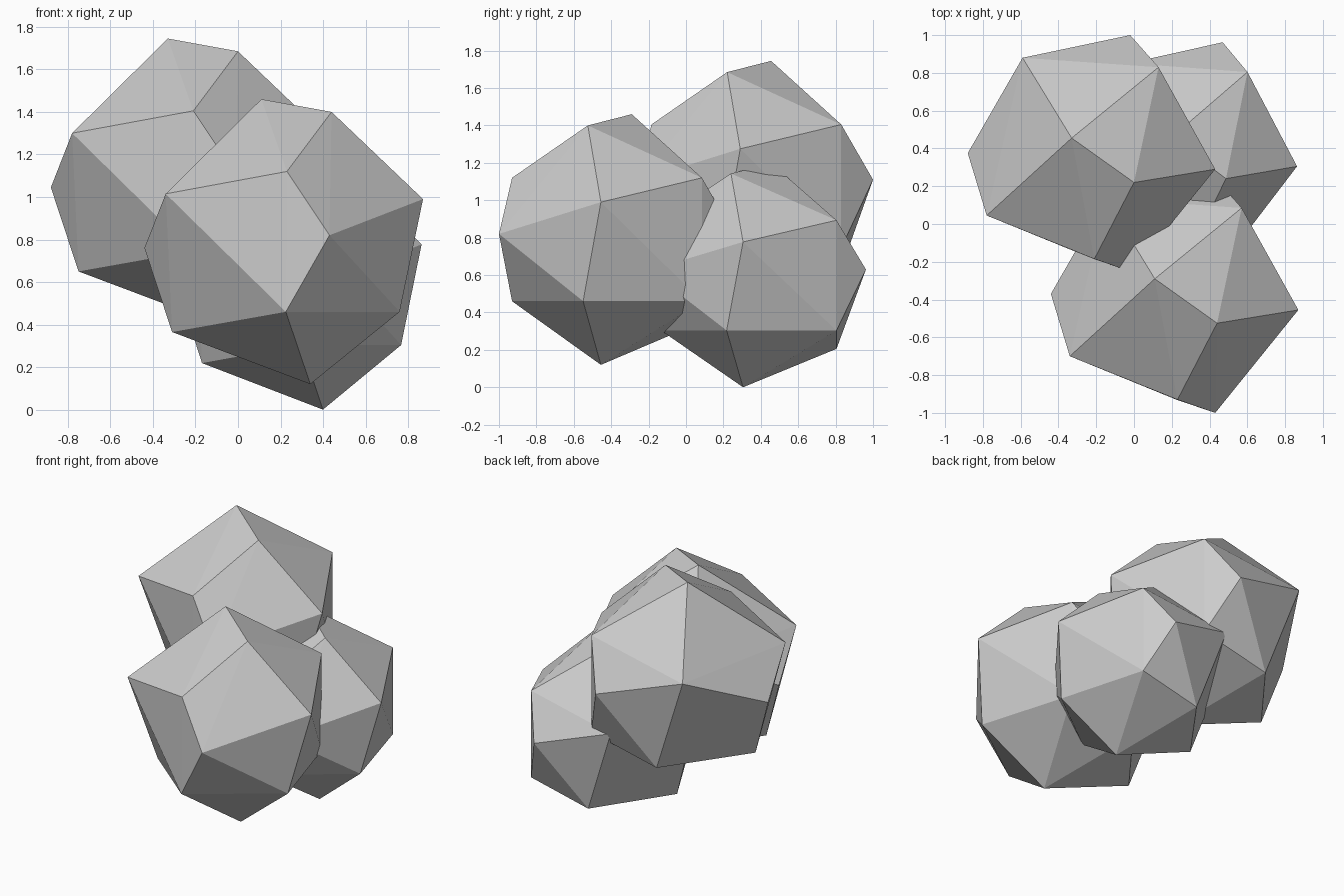
import bpy, bmesh

# Corner points of one faceted boulder; the convex hull gives its flat faces
CORNERS = [
    (0.11, -0.29, 1.46), (0.44, -0.525, 1.40),                          # crown
    (0.23, -0.93, 1.12), (-0.34, -0.70, 1.015), (-0.15, 0.135, 1.00),   # shoulder
    (0.57, 0.085, 1.12), (0.87, -0.455, 0.99),
    (0.43, -1.0, 0.82), (-0.44, -0.37, 0.76), (0.42, 0.255, 0.825),     # waist
    (0.225, -0.93, 0.46), (0.76, -0.55, 0.46), (0.57, 0.085, 0.46),     # lower ring
    (0.08, 0.085, 0.35), (-0.31, -0.42, 0.365),
    (0.34, -0.455, 0.12),                                               # foot
]


def boulder(name, scale, offset):
    bm = bmesh.new()
    for p in CORNERS:
        bm.verts.new([c * s + o for c, s, o in zip(p, scale, offset)])
    bmesh.ops.convex_hull(bm, input=bm.verts[:])
    bmesh.ops.recalc_face_normals(bm, faces=bm.faces[:])
    mesh = bpy.data.meshes.new(name)
    bm.to_mesh(mesh)
    bm.free()
    bpy.context.collection.objects.link(bpy.data.objects.new(name, mesh))


# Three overlapping copies: front, upper back left, smaller low back right
boulder("front_boulder", (1, 1, 1), (0, 0, 0))
boulder("upper_boulder", (1, 1, 1), (-0.44, 0.745, 0.285))
boulder("low_boulder", (0.875, 0.925, 0.893), (0.102, 0.726, -0.107))
